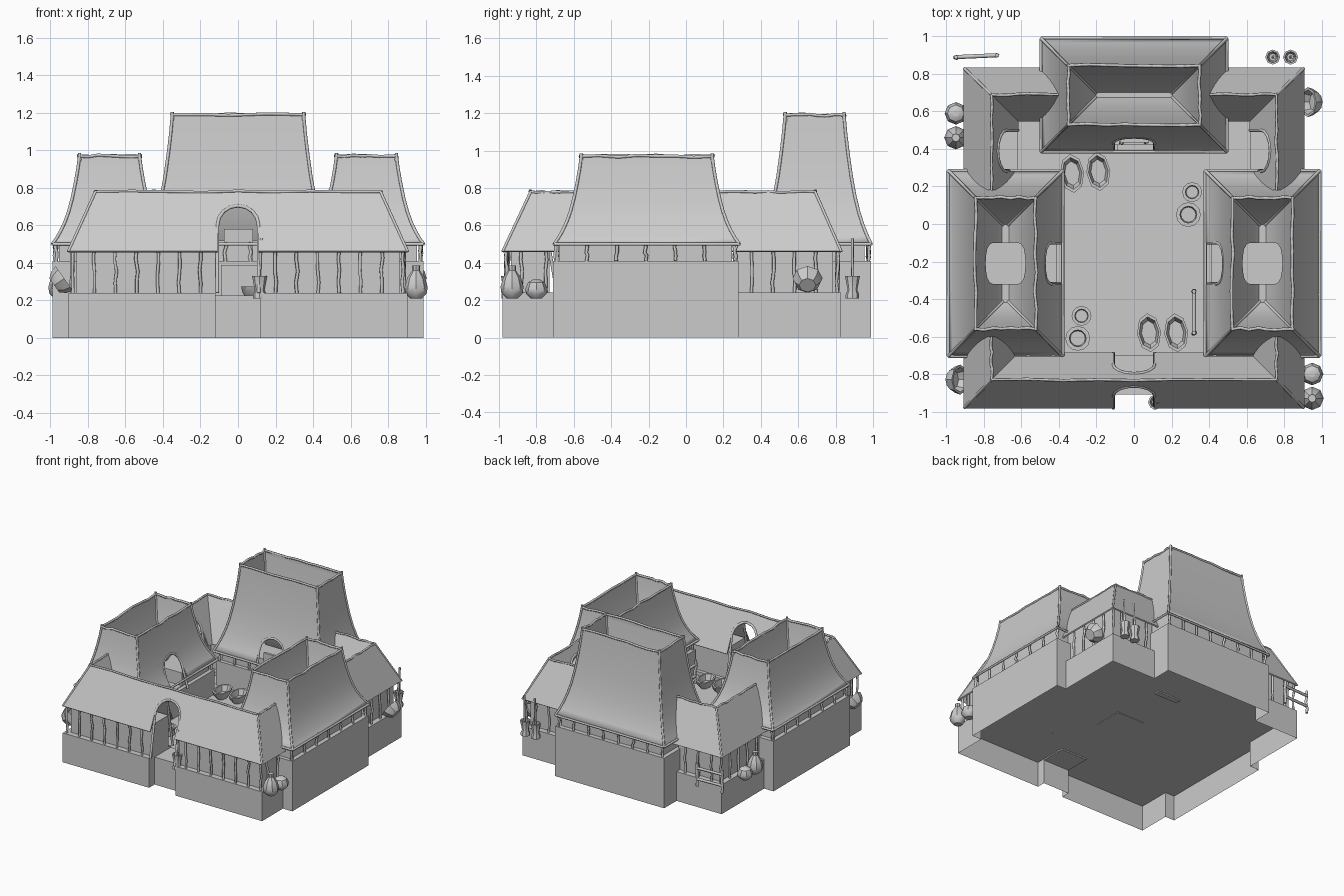
import bpy, bmesh, math, random
from mathutils import Vector, Matrix

if "Cube" in bpy.data.objects:
    bpy.data.objects.remove(bpy.data.objects["Cube"])
random.seed(4)

def finish(name, bm, smooth=False):
    bmesh.ops.recalc_face_normals(bm, faces=bm.faces)
    me = bpy.data.meshes.new(name)
    bm.to_mesh(me); bm.free()
    ob = bpy.data.objects.new(name, me)
    bpy.context.collection.objects.link(ob)
    if smooth:
        bpy.ops.object.select_all(action='DESELECT')
        bpy.context.view_layer.objects.active = ob
        ob.select_set(True)
        bpy.ops.object.shade_smooth_by_angle(angle=math.radians(35))
    return ob

def box(name, x0, x1, y0, y1, z0, z1):
    bm = bmesh.new()
    bmesh.ops.create_cube(bm, size=1, matrix=Matrix.Translation(((x0+x1)/2, (y0+y1)/2, (z0+z1)/2))
                          @ Matrix.Diagonal((x1-x0, y1-y0, z1-z0, 1)))
    return finish(name, bm)

def tubes(name, paths, r=0.008):
    cu = bpy.data.curves.new(name, 'CURVE')
    cu.dimensions = '3D'; cu.bevel_depth = r; cu.bevel_resolution = 1; cu.use_fill_caps = True
    for p in paths:
        s = cu.splines.new('POLY')
        s.points.add(len(p)-1)
        for q, c in zip(s.points, p):
            q.co = (*c, 1)
    ob = bpy.data.objects.new(name, cu)
    bpy.context.collection.objects.link(ob)
    return ob

def wobbly(a, b, n=4, k=0.006):
    a, b = Vector(a), Vector(b)
    return [a.lerp(b, i/n) + (Vector([random.uniform(-k, k) for _ in range(3)]) if 0 < i < n else Vector())
            for i in range(n+1)]

def posts(name, a, b, n, z0, z1):
    a, b = Vector(a), Vector(b)
    ps = [a.lerp(b, i/(n-1)) for i in range(n)]
    tubes(name, [wobbly((p.x, p.y, z0), (p.x, p.y, z1)) for p in ps], 0.009)

# arch outline: across, height
def arch(z0, w=0.11, spring=0.6, top=0.705):
    arc = [(w*math.cos(t*math.pi/8), spring+(top-spring)*math.sin(t*math.pi/8)) for t in range(9)]
    return [(w, z0)] + arc + [(-w, z0)]

def place(axis, c, u, d, z):
    return (c+u, d, z) if axis == 'y' else (d, c+u, z)

def arch_cut(objs, axis, c, d0, d1, z0):
    bm = bmesh.new()
    f = bm.faces.new([bm.verts.new(place(axis, c, u, d0, z)) for u, z in arch(z0)])
    e = bmesh.ops.extrude_face_region(bm, geom=[f])['geom']
    mv = Vector((0, d1-d0, 0) if axis == 'y' else (d1-d0, 0, 0))
    bmesh.ops.translate(bm, vec=mv, verts=[v for v in e if isinstance(v, bmesh.types.BMVert)])
    cutter = finish("arch_cutter", bm)
    cutter.hide_render = True; cutter.display_type = 'WIRE'
    for o in objs:
        m = o.modifiers.new("arch", 'BOOLEAN')
        m.operation = 'DIFFERENCE'; m.object = cutter; m.solver = 'EXACT'

def arch_rib(axis, c, depth, z0):
    tubes("arch_rib", [[place(axis, c, u, depth(z), z) for u, z in arch(z0)]], 0.01)

# tall flared roofs with inward valley
PROF = [(0, 0), (.07, .16), (.15, .31), (.25, .46), (.37, .60), (.52, .73), (.7, .85), (.86, .94), (1, 1)]
def flare(h):
    for (h0, f0), (h1, f1) in zip(PROF, PROF[1:]):
        if h <= h1:
            return f0 + (f1-f0)*(h-h0)/(h1-h0)
    return 1

def flared_roof(name, x0, x1, y0, y1, z0, z1):
    half = min(x1-x0, y1-y0)/2
    off = 0.145
    rows = [(off*f, z0+(z1-z0)*h) for h, f in PROF]
    rows += [(off+(half-.003-off)*(1-f), z0+(z1-z0)*h) for h, f in PROF[-2::-1]]
    bm = bmesh.new()
    rings = [[bm.verts.new(p) for p in ((x0+o, y0+o, z), (x1-o, y0+o, z), (x1-o, y1-o, z), (x0+o, y1-o, z))]
             for o, z in rows]
    for a, b in zip(rings, rings[1:]):
        for i in range(4):
            bm.faces.new((a[i], a[(i+1) % 4], b[(i+1) % 4], b[i]))
    bm.faces.new(rings[-1])
    cor = [[v.co.copy() for v in r] for r in rings]
    ob = finish(name, bm, True)
    s = ob.modifiers.new("thickness", 'SOLIDIFY'); s.thickness = 0.008
    n = len(PROF)
    hips = [[cor[j][i] for j in range(n)] + [cor[n-1][i]+Vector((0, 0, .015))] for i in range(4)]
    hips += [[cor[j][i] for j in range(n-1, len(cor))] for i in range(4)]
    rim = [wobbly(cor[n-1][i], cor[n-1][(i+1) % 4], 7) for i in range(4)]
    eave = [[cor[0][i], cor[0][(i+1) % 4]] for i in range(4)]
    tubes(name+"_poles", hips+rim+eave, 0.009)
    return ob

# low ridge roofs following a bent path
def ridge_roof(name, outer, ridge, inner):
    bm = bmesh.new()
    L = [[bm.verts.new((x, y, z)) for x, y in p] for p, z in ((outer, .46), (ridge, .775), (inner, .46))]
    for a, b in zip(L, L[1:]):
        for i in range(len(a)-1):
            bm.faces.new((a[i], a[i+1], b[i+1], b[i]))
    ob = finish(name, bm)
    s = ob.modifiers.new("thickness", 'SOLIDIFY'); s.thickness = 0.012; s.offset = 0
    R = [(x, y, .78) for x, y in ridge]
    paths = [wobbly(a, b, 8, .005) for a, b in zip(R, R[1:])]
    paths += [[(*outer[i], .46), R[i]] for i in range(1, len(R)-1)]
    tubes(name+"_poles", paths, 0.008)
    return ob

# hollow base with gate notch
half = [(.12, -.91), (.12, -.98), (.905, -.98), (.905, -.71), (.99, -.71), (.99, .28), (.905, .28),
        (.905, .83), (.495, .83), (.495, .99)]
outline = half + [(-x, y) for x, y in half[::-1]]
bm = bmesh.new()
lo = [bm.verts.new((x, y, 0)) for x, y in outline]
hi = [bm.verts.new((x, y, .21)) for x, y in outline]
for i in range(len(lo)):
    j = (i+1) % len(lo)
    bm.faces.new((lo[i], lo[j], hi[j], hi[i]))
bm.faces.new(hi)
finish("base", bm)
box("hearth_slab", -.1, .15, -.25, -.01, .205, .214)

# front range
box("gate_step", -.12, .12, -.91, -.7, .2, .225)
front = ridge_roof("front_roof", [(-.905, -.6), (-.905, -.98), (.905, -.98), (.905, -.6)],
                   [(-.76, -.6), (-.76, -.83), (.76, -.83), (.76, -.6)],
                   [(-.62, -.6), (-.62, -.69), (.62, -.69), (.62, -.6)])
arch_cut([front], 'y', 0, -1.1, -.5, .2)
arch_rib('y', 0, lambda z: -.98+.15*max(0, z-.46)/.315, .24)
arch_rib('y', 0, lambda z: -.69-.14*max(0, z-.46)/.315, .24)
for s in (-1, 1):
    X = lambda a, b: sorted((s*a, s*b))
    box("front_plinth", *X(.12, .905), -.98, -.7, .21, .24)
    box("front_wall", *X(.12, .86), -.935, -.73, .24, .5)
    posts("front_posts", (s*.2, -.96, 0), (s*.88, -.96, 0), 7, .24, .48)
    posts("front_end_posts", (s*.885, -.88, 0), (s*.885, -.75, 0), 2, .24, .48)

# side houses and back corner wings
    box("side_house_wall", *X(.41, .99), -.71, .28, .21, .41)
    up = box("side_house_upper_wall", *X(.44, .955), -.68, .245, .41, .52)
    roof = flared_roof("side_roof", *X(.38, .99), -.705, .285, .5, .97)
    arch_cut([roof, up], 'x', -.21, s*.3, s*.835, .415)
    arch_rib('x', -.21, lambda z: s*(.385+.145*flare(max(0, z-.5)/.47)), .41)
    posts("side_posts", (s*.975, -.69, 0), (s*.975, .26, 0), 7, .41, .51)
    for y in (-.695, .265):
        posts("side_end_posts", (s*.43, y, 0), (s*.97, y, 0), 5, .41, .51)
    box("wing_plinth", *X(.62, .905), .28, .83, .21, .24)
    box("wing_plinth_back", *X(.495, .62), .55, .83, .21, .24)
    wing = ridge_roof("wing_roof", [(s*.905, .18), (s*.905, .83), (s*.42, .83)],
                      [(s*.76, .18), (s*.76, .69), (s*.4, .69)],
                      [(s*.62, .18), (s*.62, .55), (s*.42, .55)])
    ww = box("wing_wall", *X(.66, .86), .25, .785, .24, .5)
    box("wing_wall_back", *X(.48, .66), .59, .785, .24, .5)
    arch_cut([wing, ww], 'x', .39, s*.5, s*.75, .245)
    arch_rib('x', .39, lambda z: s*(.62+.14*max(0, z-.46)/.315), .24)
    posts("wing_posts", (s*.885, .35, 0), (s*.885, .81, 0), 5, .24, .48)
    posts("wing_back_posts", (s*.56, .81, 0), (s*.8, .81, 0), 3, .24, .48)

# back house
box("back_house_wall", -.495, .495, .42, .99, .21, .41)
up = box("back_house_upper_wall", -.46, .46, .45, .955, .41, .52)
roof = flared_roof("back_roof", -.495, .495, .385, .99, .5, 1.19)
arch_cut([roof], 'y', 0, .3, .53, .415)
arch_rib('y', 0, lambda z: .39+.145*flare(max(0, z-.5)/.69), .41)
box("back_door", -.075, .08, .435, .455, .39, .58)
box("back_step", -.09, .12, .385, .43, .2, .39)
for y in (.435, .975):
    posts("back_posts", (-.47, y, 0), (.47, y, 0), 8, .41, .51)

# props turned from profiles
def lathe(name, prof, loc, n=8, scale=(1, 1, 1), rot=None):
    bm = bmesh.new()
    rings = [[bm.verts.new((r*math.cos(2*math.pi*i/n), r*math.sin(2*math.pi*i/n), z)) for i in range(n)]
             for r, z in prof]
    for a, b in zip(rings, rings[1:]):
        for i in range(n):
            bm.faces.new((a[i], a[(i+1) % n], b[(i+1) % n], b[i]))
    bm.faces.new(rings[0]); bm.faces.new(rings[-1])
    bm.transform(Matrix.Translation(loc) @ (rot or Matrix()) @ Matrix.Diagonal((*scale, 1)))
    return finish(name, bm, True)

JAR = [(.03, 0), (.055, .025), (.062, .06), (.048, .11), (.02, .15), (.022, .175), (.012, .175)]
POT = [(.03, 0), (.055, .025), (.06, .05), (.045, .085), (.02, .1), (.015, .1)]
for x, y, p in ((.95, -.93, JAR), (.95, -.8, POT), (-.95, .59, POT), (-.95, .46, JAR)):
    lathe("storage_jar", p, (x, y, .21))
MORTAR = [(.036, 0), (.036, .02), (.026, .045), (.04, .12), (.03, .12), (.02, .06)]
for x, y in ((.74, .89), (.835, .89), (.115, -.95)):
    lathe("mortar", MORTAR, (x, y, .21))
    tubes("pestle", [wobbly((x, y, .27), (x+.01, y, .53), 3, .003)], .008)
BOWL = [(.045, 0), (.07, .03), (.08, .065), (.066, .065), (.05, .02)]
for x, y, s in ((.98, .65, -1), (-.98, -.83, 1)):
    lathe("leaning_basin", BOWL, (x-s*-.0, y, .28), rot=Matrix.Rotation(s*math.radians(55), 4, 'Y'))
for x, y, a in ((-.33, .27, .1), (-.19, .28, .1), (.08, -.58, .1), (.225, -.58, .1)):
    lathe("trough", BOWL, (x, y, .21), 8, (.8, 1.3, 1), Matrix.Rotation(a, 4, 'Z'))
for x, y, r in ((.31, .17, .8), (.29, .05, 1), (-.28, -.49, .8), (-.3, -.61, 1)):
    lathe("basket", [(.05, 0), (.055, .06), (.066, .07), (.066, .085), (.045, .085), (.04, .02)],
          (x, y, .21), 12, (r, r, r))
# stick racks
for a, b in (((-.95, .89), (-.73, .9)), ((.32, -.36), (.32, -.58))):
    tubes("rack", [wobbly((*a, .21), (*a, .4)), wobbly((*b, .21), (*b, .4)), [(*a, .36), (*b, .36)],
                   [(*a, .27), (*b, .27)]], .011)
